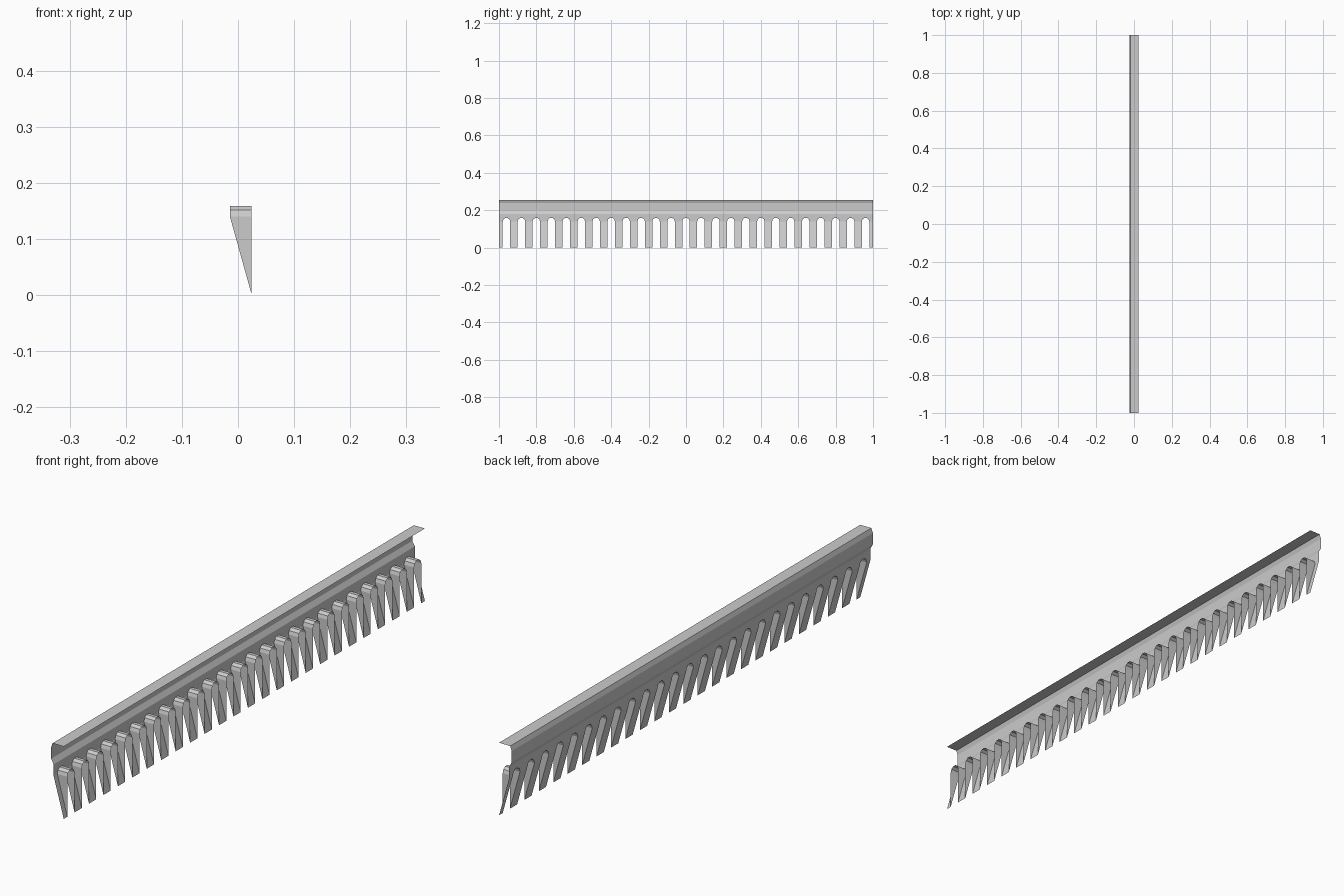
import bpy
import math

cube = bpy.data.objects.get("Cube")
if cube:
    bpy.data.objects.remove(cube)

grey = bpy.data.materials.new("light_grey")
grey.use_nodes = True
colour = (0.6, 0.6, 0.6, 1)
grey.diffuse_color = colour
grey.node_tree.nodes["Principled BSDF"].inputs["Base Color"].default_value = colour

COUNT = 25
PITCH = 2 / COUNT          # one slot and its share of teeth
HALF = PITCH / 2
R = 0.02                   # slot radius
BACK, FACE, OUTER = 0.0245, -0.0145, -0.0245
SPRING, FOLD, TOP = 0.14, 0.181, 0.254


def make(name, verts, faces):
    mesh = bpy.data.meshes.new(name)
    mesh.from_pydata(verts, [], faces)
    mesh.materials.append(grey)
    obj = bpy.data.objects.new(name, mesh)
    bpy.context.collection.objects.link(obj)
    return obj


def repeat(obj):
    mod = obj.modifiers.new("repeat", "ARRAY")
    mod.count = COUNT
    mod.use_relative_offset = False
    mod.use_constant_offset = True
    mod.constant_offset_displace = (0, PITCH, 0)


def strip(name, rows):
    """Faces joining two equally long rows of points."""
    n = len(rows[0])
    return make(name, rows[0] + rows[1],
                [(i, i + 1, n + i + 1, n + i) for i in range(n - 1)])


# Folded top rail, open towards +x
profile = [(BACK, TOP), (-0.0185, TOP), (OUTER, 0.238), (OUTER, 0.198), (FACE, FOLD)]
strip("top_rail", [[(x, y, z) for x, z in profile] for y in (-1, 1)])

# Five-sided arch outline of the first slot
c = -1 + HALF
arch = [(c - R * math.cos(math.pi * i / 5), SPRING + R * math.sin(math.pi * i / 5))
        for i in range(6)]

# Slotted face panel: band above the slot, with a sloping half tooth each side
outline = [(c - HALF, FOLD), (c - HALF, SPRING)] + arch
outline += [(c + HALF, SPRING), (c + HALF, FOLD)]
verts = [(FACE, y, z) for y, z in outline]
verts += [(BACK, c + d, 0) for d in (-HALF, -R, R, HALF)]
repeat(make("slotted_panel", verts,
            [tuple(range(10)), (1, 10, 11, 2), (7, 12, 13, 8)]))

# Arched slot lining reaching back to the rear plane
repeat(strip("slot_arch", [[(x, y, z) for y, z in arch] for x in (FACE, BACK)]))

# Wedge-shaped side walls of the slots
walls = [(x, c + side * R, z) for side in (-1, 1)
         for x, z in ((FACE, SPRING), (BACK, SPRING), (BACK, 0))]
repeat(make("slot_walls", walls, [(0, 1, 2), (5, 4, 3)]))
